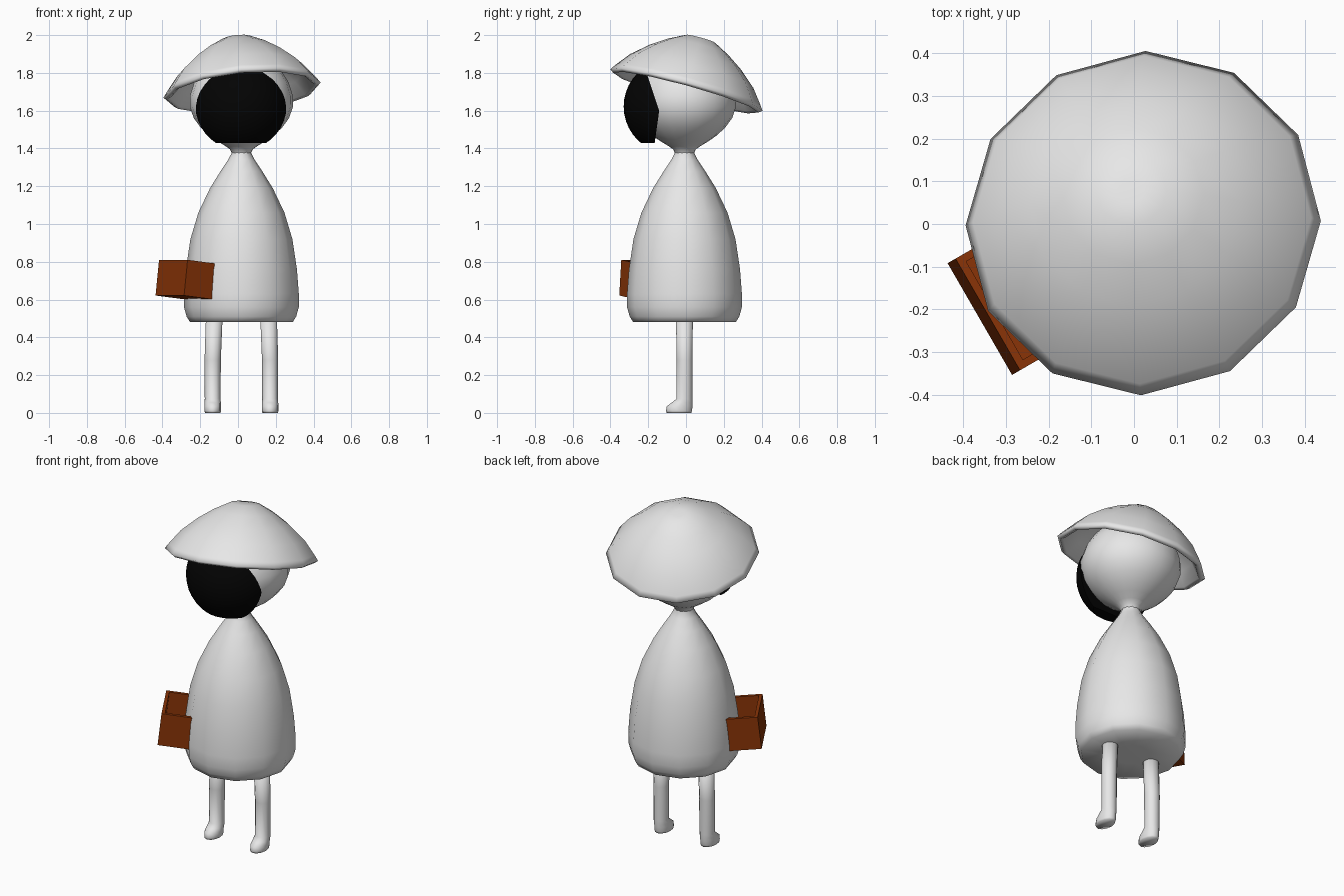
import bpy, bmesh, math
from mathutils import Matrix, Vector

if "Cube" in bpy.data.objects:
    bpy.data.objects.remove(bpy.data.objects["Cube"])

CX, CY = 0.018, -0.008   # axis of the figure


def material(name, rgb):
    m = bpy.data.materials.new(name)
    m.diffuse_color = (*rgb, 1)
    m.use_nodes = True
    m.node_tree.nodes["Principled BSDF"].inputs["Base Color"].default_value = m.diffuse_color
    return m


WHITE = material("pale grey", (0.8, 0.8, 0.8))
BLACK = material("black", (0.001, 0.001, 0.001))
BROWN = material("brown", (0.25, 0.034, 0.002))


def finish(name, bm, mat, smooth_angle=None):
    bmesh.ops.recalc_face_normals(bm, faces=bm.faces)
    me = bpy.data.meshes.new(name)
    bm.to_mesh(me)
    bm.free()
    me.materials.append(mat)
    if smooth_angle:
        me.shade_smooth()
        me.set_sharp_from_angle(angle=math.radians(smooth_angle))
    ob = bpy.data.objects.new(name, me)
    bpy.context.collection.objects.link(ob)
    return ob


def loft(rings, sides):
    """Skin elliptical rings given as (x, y, z, radius_x, radius_y)."""
    bm = bmesh.new()
    loops = []
    for x, y, z, rx, ry in rings:
        loops.append([bm.verts.new((x + rx * math.cos(2 * math.pi * i / sides),
                                    y + ry * math.sin(2 * math.pi * i / sides), z))
                      for i in range(sides)])
    for a, b in zip(loops, loops[1:]):
        for i in range(sides):
            j = (i + 1) % sides
            bm.faces.new((a[i], a[j], b[j], b[i]))
    bm.faces.new(loops[0])
    bm.faces.new(loops[-1])
    return bm


def lathe(profile, sides, x=CX, y=CY):
    return loft([(x, y, z, r, r) for r, z in profile], sides)


def slice_off(bm, point, normal):
    """Remove everything on the normal's side of a plane and cap the cut."""
    cut = bmesh.ops.bisect_plane(bm, geom=bm.verts[:] + bm.edges[:] + bm.faces[:],
                                 plane_co=point, plane_no=normal, clear_outer=True)
    edges = [e for e in cut["geom_cut"] if isinstance(e, bmesh.types.BMEdge)]
    bmesh.ops.contextual_create(bm, geom=edges)


# Bell-shaped robe rising to a narrow neck
finish("robe", lathe([(0.10, 0.48), (0.272, 0.481), (0.290, 0.51), (0.304, 0.56),
                      (0.304, 0.63), (0.294, 0.76), (0.270, 0.92), (0.228, 1.06),
                      (0.166, 1.19), (0.110, 1.28), (0.070, 1.34), (0.052, 1.375),
                      (0.052, 1.40)], 12), WHITE, 100)

# Rounded head
finish("head", lathe([(0.050, 1.375), (0.060, 1.395), (0.085, 1.413), (0.125, 1.437),
                      (0.170, 1.468), (0.215, 1.51), (0.252, 1.56), (0.273, 1.62),
                      (0.272, 1.68), (0.250, 1.75), (0.205, 1.82), (0.14, 1.87),
                      (0.06, 1.895)], 20), WHITE, 60)

# Dark face: a ball pushed out of the head, trimmed at chin, cheeks and back
bm = bmesh.new()
bmesh.ops.create_uvsphere(bm, u_segments=32, v_segments=20, radius=0.25,
                          matrix=Matrix.Translation((CX - 0.002, -0.08, 1.622)))
slice_off(bm, (0, 0, 1.428), (0, 0, -1))
for side in (-1, 1):
    slice_off(bm, (CX - 0.002 + side * 0.239, 0, 1.6), (side, 0, 0))
slice_off(bm, (0, -0.142, 1.6), (0, 0.17, 0.057))
slice_off(bm, (0, -0.142, 1.6), (0, 0.18, -0.025))
finish("face", bm, BLACK, 40)

# Tilted twelve-sided hat with a hollow underside and a thin lip
hat = finish("hat", lathe([(0.07, 0.250), (0.15, 0.210), (0.24, 0.150), (0.33, 0.065),
                           (0.382, -0.002), (0.398, -0.010), (0.418, 0.004), (0.398, 0.033),
                           (0.338, 0.110), (0.25, 0.186), (0.165, 0.243), (0.082, 0.286),
                           (0.03, 0.290)], 12, 0, 0), WHITE, 100)
tilt = Vector((0, 0, 1)).rotation_difference(Vector((-0.10, 0.275, 1)))
hat.data.transform(Matrix.Translation((0.022, 0.001, 1.705)) @ tilt.to_matrix().to_4x4())

# Legs with small forward-pointing feet
for side, label in ((-1, "left_leg"), (1, "right_leg")):
    x = CX + side * 0.152
    rings = [(x - side * 0.008, CY, 0.50, 0.044, 0.044),
             (x, CY, 0.28, 0.043, 0.043),
             (x, CY, 0.075, 0.042, 0.042),
             (x, -0.020, 0.055, 0.043, 0.055),
             (x, -0.034, 0.035, 0.044, 0.068),
             (x, -0.037, 0.010, 0.044, 0.069),
             (x, -0.037, 0.0, 0.041, 0.065)]
    finish(label, loft(rings, 12), WHITE, 100)

# Open wooden box, tipped slightly and set against the robe
bm = bmesh.new()
bmesh.ops.create_cube(bm, size=1, matrix=Matrix.Diagonal((0.190, 0.302, 0.19, 1)))
top = max(bm.faces, key=lambda f: f.calc_center_median().z)
bmesh.ops.inset_region(bm, faces=[top], thickness=0.026)
floor = bmesh.ops.extrude_face_region(bm, geom=[top])["geom"]
bmesh.ops.translate(bm, vec=(0, 0, -0.13),
                    verts=[v for v in floor if isinstance(v, bmesh.types.BMVert)])
if top.is_valid:
    bmesh.ops.delete(bm, geom=[top], context='FACES_ONLY')
box = finish("box", bm, BROWN)
box.data.transform(Matrix.Translation((-0.270, -0.170, 0.705))
                   @ Matrix.Rotation(math.radians(30), 4, 'Z')
                   @ Matrix.Rotation(math.radians(6.5), 4, 'Y'))
